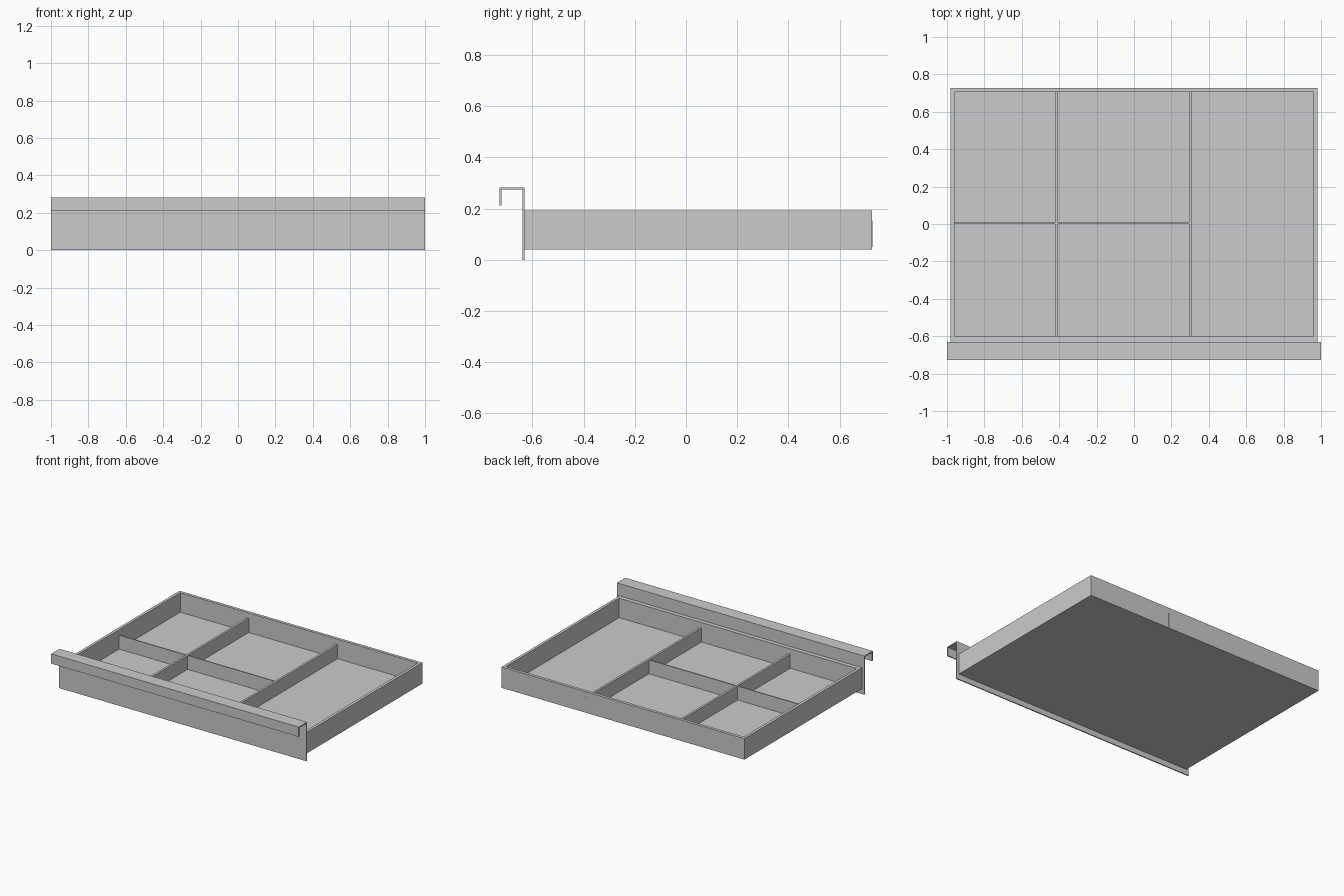
import bpy, bmesh

if "Cube" in bpy.data.objects:
    bpy.data.objects.remove(bpy.data.objects["Cube"])


def add_mesh(name, bm):
    bmesh.ops.recalc_face_normals(bm, faces=bm.faces)
    me = bpy.data.meshes.new(name)
    bm.to_mesh(me)
    bm.free()
    ob = bpy.data.objects.new(name, me)
    bpy.context.collection.objects.link(ob)
    return ob


def prism(name, profile, axis, a, b):
    """Extrude a closed 2D profile along x (profile y,z) or z (profile x,y)."""
    bm = bmesh.new()
    put = (lambda p, t: (t, *p)) if axis == 'X' else (lambda p, t: (*p, t))
    face = bm.faces.new([bm.verts.new(put(p, a)) for p in profile])
    ext = bmesh.ops.extrude_face_region(bm, geom=[face])['geom']
    verts = [g for g in ext if isinstance(g, bmesh.types.BMVert)]
    offset = (b - a, 0, 0) if axis == 'X' else (0, 0, b - a)
    bmesh.ops.translate(bm, verts=verts, vec=offset)
    return add_mesh(name, bm)


def rect(x0, x1, y0, y1):
    return [(x0, y0), (x1, y0), (x1, y1), (x0, y1)]


def tray(name, outer, inner, z_bottom, z_floor, z_top):
    """Open box: stacked rectangular rings, closed by the base and the floor."""
    bm = bmesh.new()
    rings = [[bm.verts.new((x, y, z)) for x, y in rect(*r)]
             for r, z in ((outer, z_bottom), (outer, z_top),
                          (inner, z_top), (inner, z_floor))]
    for r0, r1 in zip(rings, rings[1:]):
        for i in range(4):
            j = (i + 1) % 4
            bm.faces.new((r0[i], r0[j], r1[j], r1[i]))
    bm.faces.new(rings[0])
    bm.faces.new(rings[-1])
    return add_mesh(name, bm)


# Drawer box with walls and floor
tray("drawer_box", (-0.981, 0.981, -0.631, 0.727),
     (-0.96, 0.96, -0.60, 0.705), 0.04, 0.051, 0.193)

# Thin front panel folded into a hooked pull along its top edge
t = 0.008
hook = [(-0.631, 0), (-0.631, 0.283), (-0.728, 0.283), (-0.728, 0.212),
        (-0.728 + t, 0.212), (-0.728 + t, 0.283 - t),
        (-0.631 - t, 0.283 - t), (-0.631 - t, 0)]
prism("front_panel_pull", hook, 'X', -1, 1)

# Long dividers, housed in the back wall so their ends just show outside
for name, x in (("divider_left", -0.414), ("divider_right", 0.303)):
    prism(name, rect(x - 0.008, x + 0.008, -0.61, 0.728), 'Z', 0.05, 0.153)

# Cross dividers between the left wall and the right divider
for name, x0, x1 in (("cross_divider_left", -0.965, -0.42),
                     ("cross_divider_middle", -0.408, 0.297)):
    prism(name, rect(x0, x1, -0.001, 0.007), 'Z', 0.05, 0.152)
